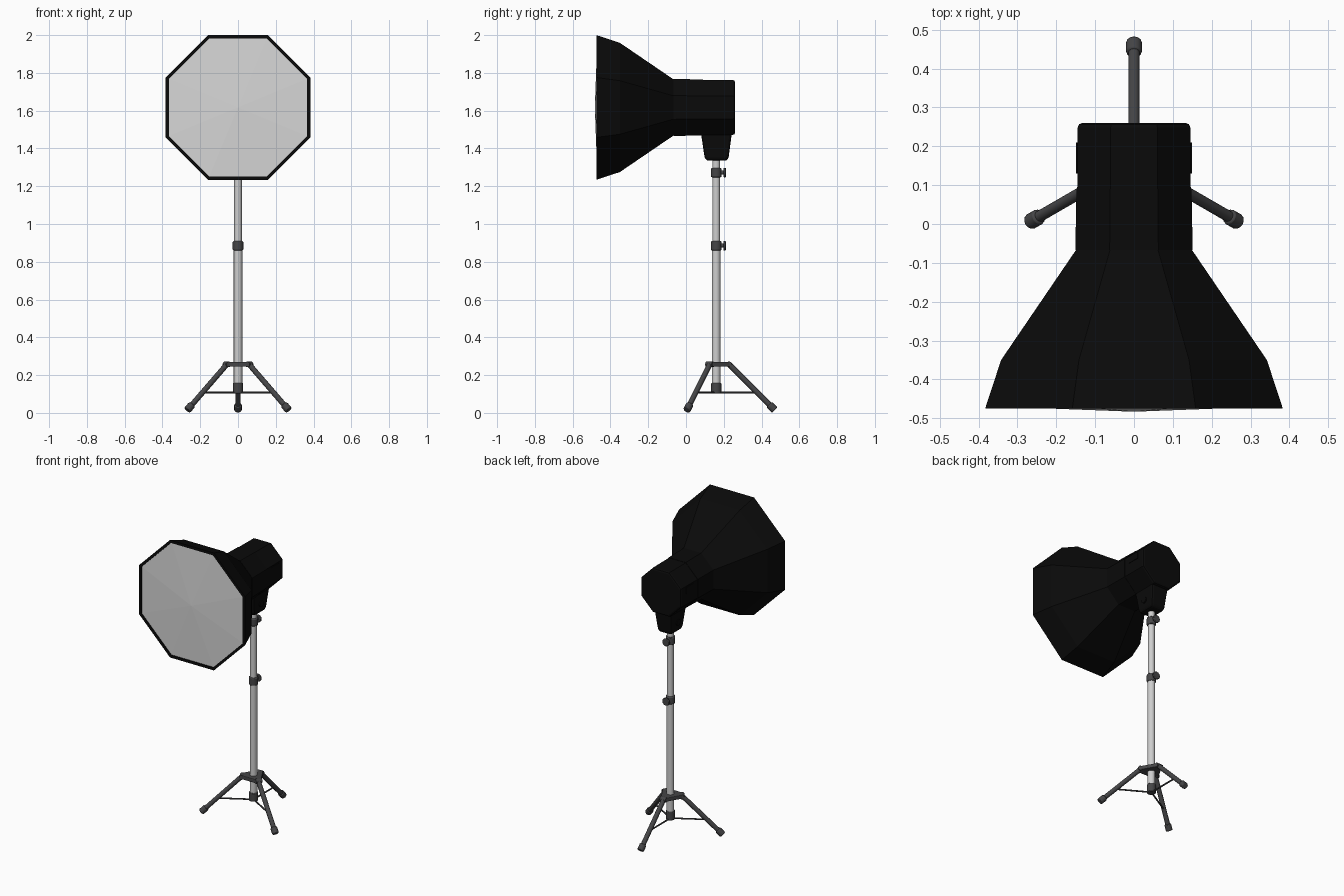
import bpy, bmesh, math
from mathutils import Vector

if "Cube" in bpy.data.objects:
    bpy.data.objects.remove(bpy.data.objects["Cube"])

PY = 0.16          # stand axis y
HZ = 1.617         # lamp axis height


def material(name, v):
    m = bpy.data.materials.new(name)
    m.diffuse_color = (v[0], v[1], v[2], 1)
    m.use_nodes = True
    m.node_tree.nodes["Principled BSDF"].inputs["Base Color"].default_value = m.diffuse_color
    return m


BLACK = material("black fabric", (0.003, 0.003, 0.003))
DARK = material("dark grey plastic", (0.06, 0.06, 0.063))
METAL = material("light metal", (0.62, 0.62, 0.62))
WHITE = material("white diffuser", (0.68, 0.68, 0.68))


def finish(name, bm, mat, smooth=False, bevel=0):
    bmesh.ops.recalc_face_normals(bm, faces=bm.faces)
    me = bpy.data.meshes.new(name)
    bm.to_mesh(me)
    bm.free()
    me.materials.append(mat)
    ob = bpy.data.objects.new(name, me)
    bpy.context.collection.objects.link(ob)
    if bevel:
        b = ob.modifiers.new("bevel", "BEVEL")
        b.width, b.segments, b.limit_method = bevel, 2, "ANGLE"
        b.angle_limit = math.radians(50)
    if smooth:
        bpy.ops.object.select_all(action="DESELECT")
        ob.select_set(True)
        bpy.context.view_layer.objects.active = ob
        bpy.ops.object.shade_smooth_by_angle(angle=math.radians(40))
    return ob


def loft(name, rings, mat, cap=(True, True), **kw):
    """Skin a list of equal-length point rings."""
    bm = bmesh.new()
    vs = [[bm.verts.new(p) for p in r] for r in rings]
    n = len(vs[0])
    for a, b in zip(vs, vs[1:]):
        for i in range(n):
            j = (i + 1) % n
            bm.faces.new((a[i], a[j], b[j], b[i]))
    if cap[0]:
        bm.faces.new(vs[0])
    if cap[1]:
        bm.faces.new(vs[-1])
    return finish(name, bm, mat, **kw)


def rod(name, a, b, r, mat, sides=16, bevel=0):
    """Cylinder between two points."""
    a, b = Vector(a), Vector(b)
    q = (b - a).to_track_quat("Z", "Y")
    ring = [q @ Vector((r * math.cos(t), r * math.sin(t), 0))
            for t in (2 * math.pi * i / sides for i in range(sides))]
    return loft(name, [[a + p for p in ring], [b + p for p in ring]], mat,
                smooth=True, bevel=bevel)


def octagon(y, apothem):
    r = apothem / math.cos(math.pi / 8)
    return [(r * math.cos(t), y, HZ + r * math.sin(t))
            for t in (math.pi / 8 + math.pi / 4 * i for i in range(8))]


def rect(z, hx, y0, y1):
    return [(-hx, y0, z), (hx, y0, z), (hx, y1, z), (-hx, y1, z)]


# Softbox shell with a rolled front rim
loft("softbox", [octagon(-0.065, 0.148), octagon(-0.35, 0.342),
                 octagon(-0.475, 0.383), octagon(-0.475, 0.366),
                 octagon(-0.462, 0.366)], BLACK, cap=(False, False))

# Slightly bulging front cloth
bm = bmesh.new()
edge = [bm.verts.new(p) for p in octagon(-0.469, 0.368)]
tip = bm.verts.new((0, -0.483, HZ))
for i in range(8):
    bm.faces.new((edge[i], edge[(i + 1) % 8], tip))
finish("diffuser", bm, WHITE)

# Lamp body, mounting ring and side switch plates
loft("lamp_body", [octagon(-0.065, 0.147), octagon(0.26, 0.145)], BLACK, bevel=0.012)
loft("mounting_ring", [octagon(-0.067, 0.151), octagon(0.09, 0.148)], BLACK)
for s in (-1, 1):
    x0, x1 = s * 0.142, s * 0.149
    loft("switch_plate", [[(x, 0.13, 1.63), (x, 0.21, 1.63), (x, 0.21, 1.67), (x, 0.13, 1.67)]
                          for x in (x0, x1)], BLACK)

# Tilt bracket under the lamp
loft("tilt_bracket", [rect(1.335, 0.045, 0.108, 0.218), rect(1.355, 0.05, 0.098, 0.226),
                      rect(1.49, 0.062, 0.078, 0.244)], BLACK, bevel=0.012)
rod("tilt_bolt", (-0.06, PY, 1.40), (0.06, PY, 1.40), 0.02, BLACK)

# Telescopic pole
rod("lower_pole", (0, PY, 0.11), (0, PY, 0.885), 0.0225, METAL)
rod("upper_pole", (0, PY, 0.88), (0, PY, 1.35), 0.02, METAL)

# Clamp collars with rear knobs
for z in (0.885, 1.272):
    rod("clamp_collar", (0, PY, z - 0.025), (0, PY, z + 0.025), 0.028, DARK, bevel=0.006)
    rod("clamp_screw", (0, PY + 0.02, z), (0, PY + 0.042, z), 0.011, DARK, 10)
    rod("clamp_knob", (0, PY + 0.039, z), (0, PY + 0.051, z), 0.025, DARK, 12, bevel=0.003)

# Tripod hub and bottom collar
angles = [math.radians(a) for a in (90, 210, 330)]
outline = [a + math.radians(d) for a in angles for d in (-13, 13)]
loft("tripod_hub", [[(0.076 * math.cos(t), PY + 0.076 * math.sin(t), z) for t in outline]
                    for z in (0.245, 0.27)], DARK, bevel=0.004)
rod("bottom_collar", (0, PY, 0.103), (0, PY, 0.158), 0.027, DARK, bevel=0.004)


# Legs, feet, hinge pins and spreader braces
for t in angles:
    d = Vector((math.cos(t), math.sin(t), 0))
    side = Vector((-d.y, d.x, 0))
    base = Vector((0, PY, 0))
    top = base + d * 0.068 + Vector((0, 0, 0.257))
    end = base + d * 0.31 + Vector((0, 0, 0.0145))
    rod("leg", top, end.lerp(top, 0.05), 0.0145, DARK, 12)
    rod("foot", end.lerp(top, 0.12), end, 0.0205, DARK, 12, bevel=0.005)
    rod("hinge_pin", top - side * 0.02, top + side * 0.02, 0.015, DARK, 12)
    rod("brace", base + Vector((0, 0, 0.108)), base + d * 0.212 + Vector((0, 0, 0.108)),
        0.005, DARK, 8)
